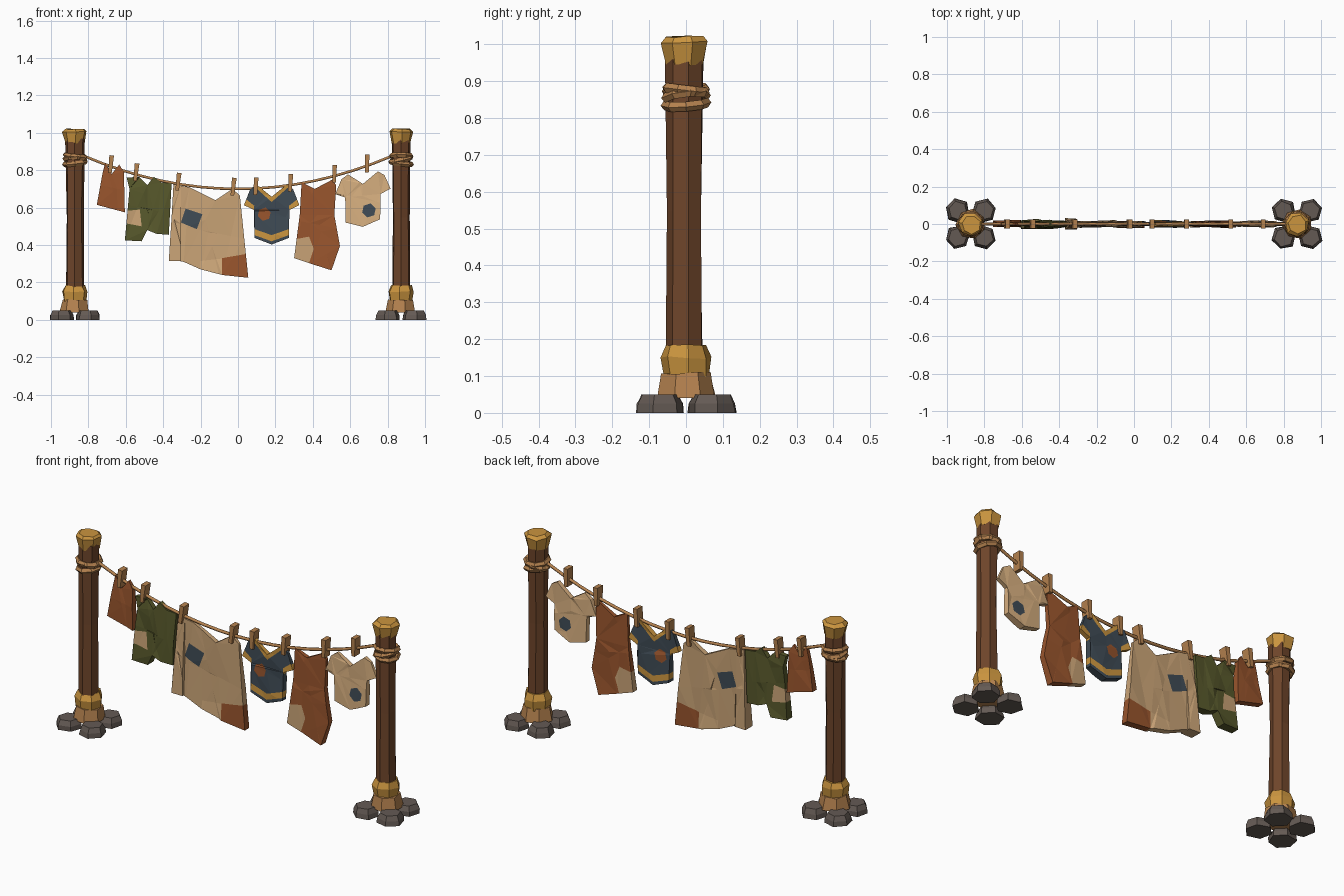
import bpy, bmesh, math, random
from mathutils import Vector, Matrix

random.seed(4)
cube = bpy.data.objects.get("Cube")
if cube:
    bpy.data.objects.remove(cube)


def colour(name, code):
    """Make a flat material from a display colour code."""
    rgb = [int(code[i:i + 2], 16) / 255 for i in (0, 2, 4)]
    rgba = [((c + .055) / 1.055) ** 2.4 for c in rgb] + [1]
    mat = bpy.data.materials.new(name)
    mat.use_nodes = True
    mat.diffuse_color = rgba
    node = next(n for n in mat.node_tree.nodes if n.type == 'BSDF_PRINCIPLED')
    node.inputs["Base Color"].default_value = rgba
    node.inputs["Roughness"].default_value = .9
    return mat


wood = colour("dark wood", "6E452A")
gold = colour("golden wood", "CB953F")
tan = colour("rope tan", "B5824F")
stone = colour("grey stone", "645A54")
rust = colour("rust cloth", "99552D")
olive = colour("olive cloth", "57582B")
linen = colour("linen cloth", "C9A376")
cream = colour("pale cloth", "D8B080")
blue = colour("slate blue cloth", "3F4B55")


def finish(name, bm, mats):
    bmesh.ops.recalc_face_normals(bm, faces=bm.faces)
    mesh = bpy.data.meshes.new(name)
    bm.to_mesh(mesh)
    bm.free()
    for mat in mats:
        mesh.materials.append(mat)
    obj = bpy.data.objects.new(name, mesh)
    bpy.context.collection.objects.link(obj)
    return obj


def stack(name, profile, sides, centre, mat, rough=0.0, turn=0.0):
    """Stacked polygon rings (radius, height), closed at both ends."""
    bm = bmesh.new()
    rings = []
    for r, z in profile:
        ring = []
        for i in range(sides):
            a = turn + math.tau * i / sides
            rr = r + random.uniform(-rough, rough)
            dz = random.uniform(-rough, rough) if z > .06 else 0
            ring.append(bm.verts.new((centre[0] + rr * math.cos(a),
                                      centre[1] + rr * math.sin(a), z + dz)))
        rings.append(ring)
    for low, high in zip(rings, rings[1:]):
        for i in range(sides):
            j = (i + 1) % sides
            bm.faces.new((low[i], low[j], high[j], high[i]))
    bm.faces.new(rings[0][::-1])
    bm.faces.new(rings[-1])
    return finish(name, bm, [mat])


def inside(p, poly):
    """True when p lies in the convex polygon."""
    signs = [(b - a).cross(p - a) for a, b in zip(poly, poly[1:] + poly[:1])]
    return all(s > 0 for s in signs) or all(s < 0 for s in signs)


def cloth(name, outline, mat, patches=(), depth=1.0):
    """A hung garment: creased slab with patches cut into its faces."""
    bm = bmesh.new()
    face = bm.faces.new([bm.verts.new((x, -.01, z)) for x, z in outline])
    ext = bmesh.ops.extrude_face_region(bm, geom=[face], use_keep_orig=True)
    for v in ext["geom"]:
        if isinstance(v, bmesh.types.BMVert):
            v.co.y = .01
    bmesh.ops.triangulate(bm, faces=bm.faces)

    def cut(point, normal):
        bmesh.ops.bisect_plane(bm, geom=bm.verts[:] + bm.edges[:] + bm.faces[:],
                               dist=1e-5, plane_co=point, plane_no=normal)
        bmesh.ops.triangulate(bm, faces=bm.faces)

    # creases
    xs, zs = zip(*outline)
    mid = Vector((sum(xs) / len(xs), 0, (min(zs) + max(zs)) / 2))
    cut(mid, (.2, 0, 1))
    cut(mid, (1, 0, .25))
    for v in bm.verts:
        drop = (max(zs) - v.co.z) / (max(zs) - min(zs))
        side = 1 if v.co.y > 0 else -1
        v.co.y = side * depth * (.009 + .009 * drop + random.uniform(-.004, .004))

    # patches
    bmesh.ops.recalc_face_normals(bm, faces=bm.faces)
    shapes = [[Vector(p) for p in poly] for _, poly in patches]
    for poly in shapes:
        for a, b in zip(poly, poly[1:] + poly[:1]):
            d = b - a
            cut((a.x, 0, a.y), (-d.y, 0, d.x))
    mats = [mat]
    for (pmat, _), poly in zip(patches, shapes):
        if pmat not in mats:
            mats.append(pmat)
        for f in bm.faces:
            c = f.calc_center_median()
            if inside(Vector((c.x, c.z)), poly):
                f.material_index = mats.index(pmat)
    bmesh.ops.dissolve_limit(bm, angle_limit=.01, verts=bm.verts,
                             edges=bm.edges, delimit={'MATERIAL'})
    bmesh.ops.triangulate(bm, faces=bm.faces)
    return finish(name, bm, mats)


def blob(x, z, r, sides=6, turn=0.3):
    """Regular patch outline."""
    return [(x + r * math.cos(turn + math.tau * i / sides),
             z + r * math.sin(turn + math.tau * i / sides)) for i in range(sides)]


def rope_height(x):
    return .70 + .26 * x * x


# Posts with stone feet, wooden collars, caps and rope wraps
for side, label in ((-1, "right"), (1, "left")):
    px = side * .872
    stack(label + "_post", [(.052, .05), (.047, .55), (.053, .97)], 7,
          (px, -.003), wood, .003, .2)
    stack(label + "_base_block", [(.08, .04), (.068, .108)], 7, (px, 0), tan, .004, .5)
    stack(label + "_collar", [(.062, .1), (.069, .15), (.056, .182)], 7,
          (px, 0), gold, .004, .1)
    stack(label + "_cap", [(.052, .945), (.066, 1.005), (.05, 1.02)], 7,
          (px, -.002), gold, .004, .3)
    for i in range(4):
        a = math.pi / 4 + i * math.pi / 2
        stack(f"{label}_foot_stone_{i + 1}", [(.066, 0), (.063, .025), (.05, .05)], 6,
              (px + .1 * math.cos(a), .1 * math.sin(a)), stone, .003, a + .5)
    for i, (z, tilt) in enumerate(((.838, .12), (.858, -.2), (.876, .1))):
        bpy.ops.mesh.primitive_torus_add(
            major_segments=8, minor_segments=5, major_radius=.055, minor_radius=.014,
            location=(px, 0, z), rotation=(tilt * .6, tilt * side, i))
        wrap = bpy.context.object
        wrap.name = f"{label}_rope_wrap_{i + 1}"
        wrap.data.materials.append(tan)

# Sagging line
curve = bpy.data.curves.new("clothes_line", 'CURVE')
curve.dimensions = '3D'
curve.bevel_depth = .008
curve.bevel_resolution = 1
curve.use_fill_caps = True
spline = curve.splines.new('POLY')
spline.points.add(16)
for i, p in enumerate(spline.points):
    x = -.82 + 1.64 * i / 16
    p.co = (x, 0, rope_height(x), 1)
line = bpy.data.objects.new("clothes_line", curve)
bpy.context.collection.objects.link(line)
curve.materials.append(tan)
bpy.ops.object.select_all(action='DESELECT')
line.select_set(True)
bpy.context.view_layer.objects.active = line
bpy.ops.object.convert(target='MESH')

# Pegs
for i, x in enumerate((-.68, -.545, -.32, -.025, .095, .28, .515, .69)):
    bm = bmesh.new()
    bmesh.ops.create_cube(bm, size=1)
    for v in bm.verts:
        taper = 1 if v.co.z > 0 else .75
        v.co = (v.co.x * .025 * taper, v.co.y * .046, v.co.z * .095)
    bm.transform(Matrix.Translation((x, 0, rope_height(x) + .012))
                 @ Matrix.Rotation(random.uniform(-.15, .15), 4, 'Y'))
    finish(f"peg_{i + 1}", bm, [tan])

# Small rag
cloth("small_rag", [(-.71, .84), (-.675, .78), (-.635, .83), (-.61, .79),
                    (-.605, .575), (-.755, .615), (-.725, .78)], rust)

# Trousers
cloth("trousers", [(-.595, .76), (-.53, .765), (-.485, .72), (-.45, .765),
                   (-.41, .735), (-.355, .73), (-.37, .455), (-.435, .46),
                   (-.485, .48), (-.515, .42), (-.605, .425), (-.58, .7)], olive,
      [(linen, [(-.62, .58), (-.525, .59), (-.515, .5), (-.62, .52)])], 1.3)

# Large sheet and its folded edge
cloth("large_sheet", [(-.33, .72), (-.26, .71), (-.12, .64), (-.03, .7), (.01, .665),
                      (.055, .225), (-.085, .24), (-.2, .27), (-.29, .31), (-.34, .32)],
      linen,
      [(blue, [(-.28, .595), (-.19, .565), (-.22, .485), (-.305, .52)]),
       (rust, [(-.085, .33), (.06, .355), (.08, .2), (-.085, .2)]),
       (cream, [(-.2, .315), (-.086, .328), (-.086, .2), (-.2, .2)])])
cloth("sheet_fold", [(-.345, .725), (-.305, .72), (-.305, .315), (-.37, .315),
                     (-.355, .55)], linen, depth=1.5)


# Shirts share one mirrored half profile
def shirt_points(half, x, z, tilt, tall=1.0):
    return [(x + s * w, z + h * tall + tilt * s * w) for s, w, h in half]


def shirt(name, x, z, tilt, tall, mat, patches):
    half = [(0, -.07), (.08, -.005), (.115, -.03), (.148, -.115), (.095, -.14),
            (.092, -.29)]
    outline = [(1, w, h) for w, h in half] + [(1, 0, -.325)]
    outline += [(-1, w, h) for w, h in half[:0:-1]]
    return cloth(name, shirt_points(outline, x, z, tilt, tall), mat, patches)


trim = []
for s in (1, -1):
    for quad in ([(.135, -.085), (.16, -.12), (.095, -.15), (.093, -.118)],
                 [(0, -.06), (0, -.098), (.088, -.02), (.083, .01)],
                 [(0, -.308), (0, -.275), (.1, -.24), (.1, -.272)]):
        trim.append((gold, shirt_points([(s, w, h) for w, h in quad], .18, .728, 0)))
shirt("trimmed_shirt", .18, .728, 0, 1, blue, trim + [(rust, blob(.14, .565, .036))])
shirt("pale_shirt", .668, .79, .1, .9, cream, [(blue, blob(.70, .585, .038))])

# Long towel
cloth("long_towel", [(.34, .735), (.41, .70), (.505, .75), (.525, .72), (.515, .56),
                     (.545, .395), (.5, .265), (.39, .3), (.3, .33), (.33, .56)], rust,
      [(linen, [(.3, .43), (.38, .445), (.405, .38), (.375, .29), (.28, .32)])])
